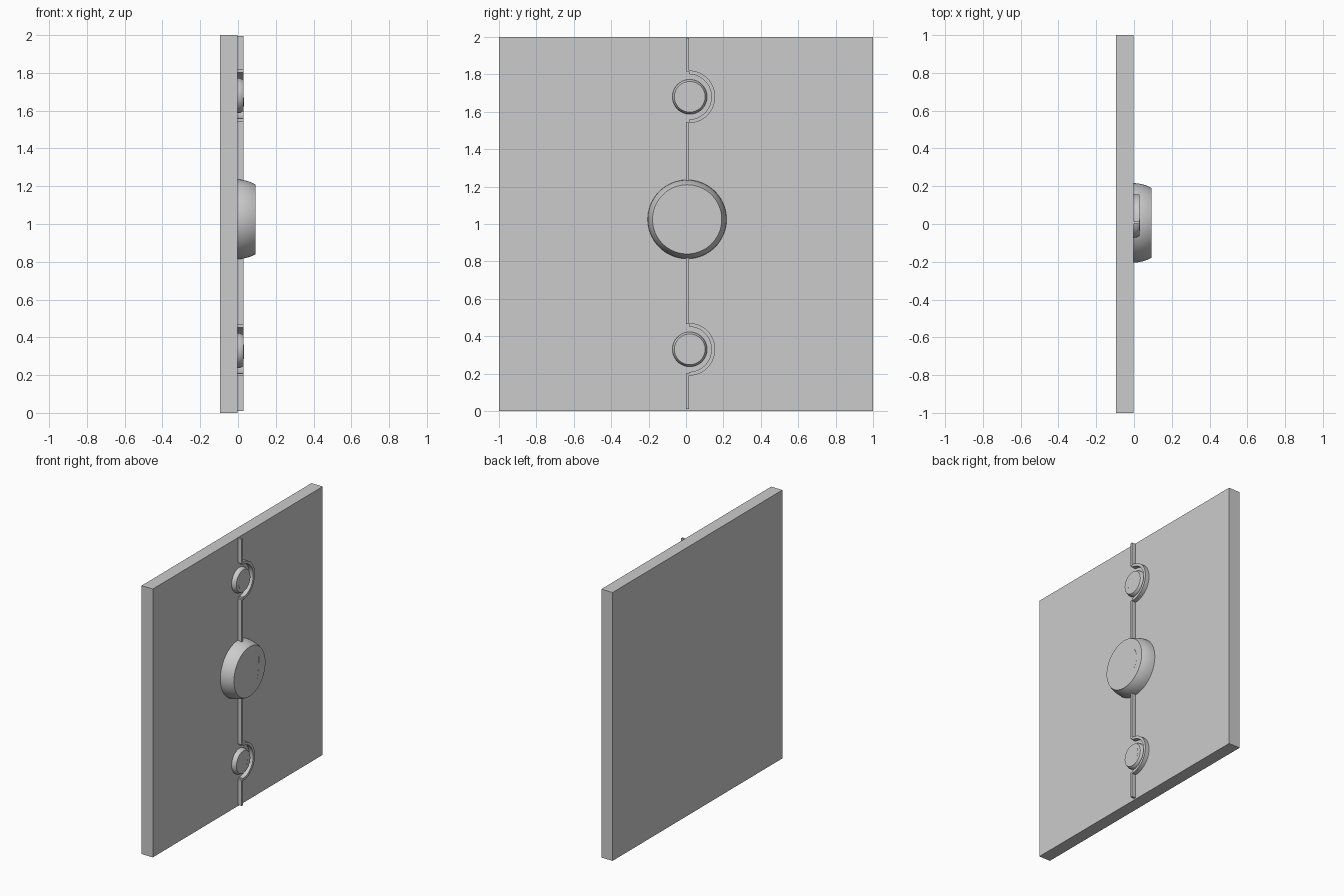
import bpy, bmesh
from math import sin, cos, pi, radians

if "Cube" in bpy.data.objects:
    bpy.data.objects.remove(bpy.data.objects["Cube"])


def finish(name, bm, smooth=False):
    bmesh.ops.recalc_face_normals(bm, faces=bm.faces)
    me = bpy.data.meshes.new(name)
    bm.to_mesh(me)
    bm.free()
    ob = bpy.data.objects.new(name, me)
    bpy.context.collection.objects.link(ob)
    if smooth:
        bpy.ops.object.select_all(action='DESELECT')
        ob.select_set(True)
        bpy.context.view_layer.objects.active = ob
        bpy.ops.object.shade_smooth_by_angle(angle=radians(30))
    return ob


def box(name, x0, x1, y0, y1, z0, z1):
    bm = bmesh.new()
    bmesh.ops.create_cube(bm, size=1)
    for v in bm.verts:
        v.co.x = x0 if v.co.x < 0 else x1
        v.co.y = y0 if v.co.y < 0 else y1
        v.co.z = z0 if v.co.z < 0 else z1
    return finish(name, bm)


def prism(name, outline, x0, x1, smooth=False):
    """Extrude a closed (y, z) outline along x."""
    bm = bmesh.new()
    a = [bm.verts.new((x0, y, z)) for y, z in outline]
    b = [bm.verts.new((x1, y, z)) for y, z in outline]
    n = len(a)
    bm.faces.new(a)
    bm.faces.new(b)
    for i in range(n):
        j = (i + 1) % n
        bm.faces.new((a[i], a[j], b[j], b[i]))
    return finish(name, bm, smooth)


def knob(name, profile, cy, cz, n=64):
    """Turn an (x, radius) profile about an x-parallel axis."""
    bm = bmesh.new()
    rings = [[bm.verts.new((x, cy + r * cos(2 * pi * i / n), cz + r * sin(2 * pi * i / n)))
              for i in range(n)] for x, r in profile]
    for a, b in zip(rings, rings[1:]):
        for i in range(n):
            j = (i + 1) % n
            bm.faces.new((a[i], a[j], b[j], b[i]))
    bm.faces.new(rings[0])
    bm.faces.new(rings[-1])
    return finish(name, bm, True)


def half_ring(name, cy, cz, r_in, r_out, n=32):
    angs = [-pi / 2 + pi * i / n for i in range(n + 1)]
    pts = [(cy + r_out * cos(a), cz + r_out * sin(a)) for a in angs]
    pts += [(cy + r_in * cos(a), cz + r_in * sin(a)) for a in reversed(angs)]
    return prism(name, pts, -0.003, 0.03, True)


def glint(name, cy, cz, dist, length, width, turn, x):
    """Thin crescent inlay on a knob face, placed at angle turn about its centre."""
    n = 12
    ts = [-1 + 2 * i / n for i in range(n + 1)]
    pts = [(dist + width * (1 - t * t), t * length / 2) for t in ts]
    pts += [(dist + width * 0.2 * (1 - t * t), t * length / 2) for t in ts[-2:0:-1]]
    c, s = cos(turn), sin(turn)
    pts = [(cy + u * c - v * s, cz + u * s + v * c) for u, v in pts]
    return prism(name, pts, x - 0.004, x + 0.001)


# Wall slab
box("slab", -0.095, -0.002, -1, 1, 0, 2)

# Vertical seam strip, broken around the small knobs
for i, (z0, z1) in enumerate([(0.01, 0.20), (0.465, 0.83), (1.22, 1.545), (1.815, 1.995)]):
    box(f"seam_strip_{i + 1}", -0.003, 0.03, 0.0, 0.015, z0, z1)

# Large centre knob
knob("centre_knob", [(-0.003, 0.211), (0.02, 0.209), (0.045, 0.204),
                     (0.07, 0.196), (0.092, 0.185)], 0.006, 1.025, 96)
glint("centre_glint", 0.006, 1.025, 0.096, 0.172, 0.036, radians(-7), 0.092)

# Small knobs with half-ring guards
for label, cz, turn in (("lower", 0.33, radians(-10)), ("upper", 1.68, radians(-128))):
    knob(label + "_knob", [(-0.003, 0.093), (0.01, 0.092), (0.02, 0.088),
                           (0.03, 0.082)], 0.02, cz)
    glint(label + "_glint", 0.02, cz, 0.042, 0.078, 0.016, turn, 0.03)
    half_ring(label + "_guard", 0.015, cz, 0.121, 0.141)
